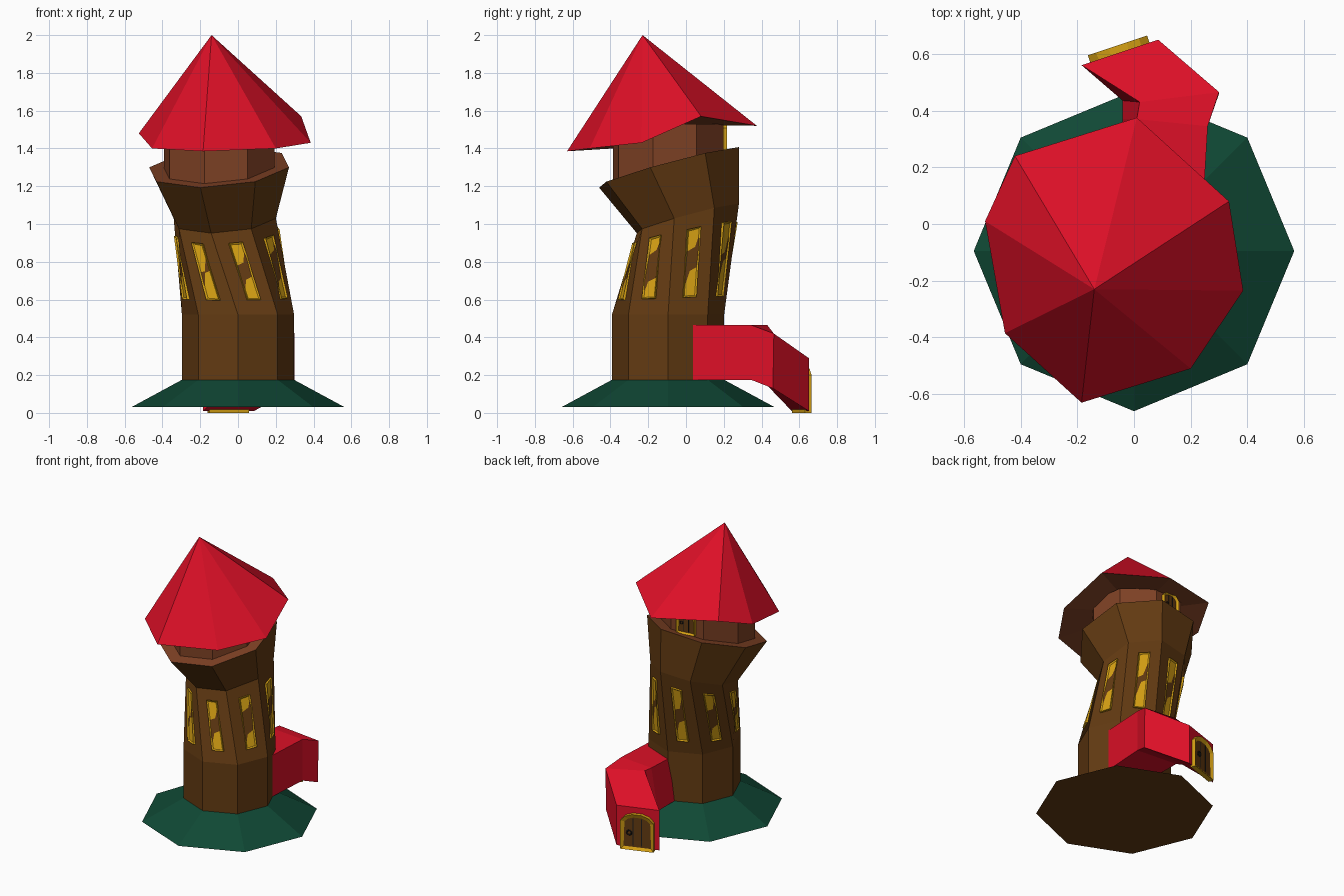
import bpy, bmesh, math
from mathutils import Vector

if "Cube" in bpy.data.objects:
    bpy.data.objects.remove(bpy.data.objects["Cube"])


def material(name, rgb):
    m = bpy.data.materials.new(name)
    m.diffuse_color = (*rgb, 1)
    m.use_nodes = True
    m.node_tree.nodes["Principled BSDF"].inputs["Base Color"].default_value = m.diffuse_color
    return m


RED = material("red roof", (0.72, 0.005, 0.02))
BROWN = material("dark wood", (0.125, 0.043, 0.006))
SIENNA = material("reddish wood", (0.21, 0.053, 0.018))
GREEN = material("grass green", (0.005, 0.065, 0.035))
GOLD = material("gold", (0.68, 0.36, 0.007))
IRON = material("dark iron", (0.012, 0.012, 0.012))


def finish(bm, name, mats):
    bmesh.ops.recalc_face_normals(bm, faces=bm.faces[:])
    me = bpy.data.meshes.new(name)
    bm.to_mesh(me)
    bm.free()
    for m in mats:
        me.materials.append(m)
    ob = bpy.data.objects.new(name, me)
    bpy.context.collection.objects.link(ob)
    return ob


def loft(name, rings, mats, bottom_mat=0, top_mat=0):
    """Skin equal-sized rings and cap both ends."""
    bm = bmesh.new()
    vs = [[bm.verts.new(p) for p in r] for r in rings]
    n = len(rings[0])
    for a, b in zip(vs, vs[1:]):
        for i in range(n):
            j = (i + 1) % n
            bm.faces.new((a[i], a[j], b[j], b[i]))
    bm.faces.new(vs[0]).material_index = bottom_mat
    bm.faces.new(vs[-1]).material_index = top_mat
    return finish(bm, name, mats)


def octagon(cx, cy, z, r, twist=0, tilt=0):
    """Octagon ring, optionally twisted and tilted up towards the back."""
    pts = []
    for k in range(8):
        a = math.radians(45 * k + twist)
        pts.append(Vector((cx + r * math.cos(a), cy + r * math.sin(a),
                           z + tilt * r * math.cos(a - math.radians(75)))))
    return pts


def plaque(name, outline, normal, depth, border, sink, mats, inner_mat=0):
    """Raised plate with a bordered, recessed middle."""
    bm = bmesh.new()
    back = [bm.verts.new(p - normal * 0.01) for p in outline]
    front = [bm.verts.new(p + normal * depth) for p in outline]
    n = len(outline)
    for i in range(n):
        j = (i + 1) % n
        bm.faces.new((back[i], back[j], front[j], front[i]))
    bm.faces.new(back)
    face = bm.faces.new(front)
    bmesh.ops.recalc_face_normals(bm, faces=bm.faces[:])
    bmesh.ops.inset_individual(bm, faces=[face], thickness=border, depth=-sink)
    face.material_index = inner_mat
    return finish(bm, name, mats)


# grassy skirt at the foot, wooden underneath
loft("grass_skirt", [octagon(0, -0.095, 0.03, 0.565), octagon(0, -0.095, 0.175, 0.297)],
     [GREEN, BROWN], bottom_mat=1)

# twisted trunk flaring out to a tilted terrace
low = octagon(0, -0.095, 0.52, 0.297)
high = octagon(-0.07, 0.01, 1.03, 0.28, -15, 0.28)
loft("tower_trunk", [octagon(0, -0.095, 0.17, 0.297), low, high,
                     octagon(-0.1, -0.09, 1.30, 0.383, -15, 0.28)],
     [BROWN, SIENNA], top_mat=1)

# upper room standing on the terrace
loft("upper_room", [octagon(-0.1, -0.095, 1.28, 0.303, -15, 0.28),
                    octagon(-0.1, -0.095, 1.53, 0.303, -15)], [SIENNA])

# crooked roof
rim = [(-0.525, 0.01, 1.48), (-0.455, -0.385, 1.40), (-0.185, -0.63, 1.385), (0.2, -0.51, 1.40),
       (0.385, -0.235, 1.43), (0.335, 0.08, 1.57), (0.01, 0.375, 1.52), (-0.42, 0.24, 1.56)]
bm = bmesh.new()
edge = [bm.verts.new(p) for p in rim]
apex = bm.verts.new((-0.14, -0.23, 2.0))
under = bm.verts.new((-0.1, -0.1, 1.525))
for i in range(8):
    j = (i + 1) % 8
    bm.faces.new((edge[i], edge[j], apex))
    bm.faces.new((edge[j], edge[i], under)).material_index = 1
finish(bm, "crooked_roof", [RED, SIENNA])

# slanted windows, one on every twisted face
for k in range(8):
    a, b, c, d = low[k], low[(k + 1) % 8], high[(k + 1) % 8], high[k]

    def on_face(u, v):
        return a.lerp(b, u).lerp(d.lerp(c, u), v)

    normal = (b + c - a - d).cross(c + d - a - b).normalized()
    quad = [on_face(*uv) for uv in ((0.33, 0.17), (0.67, 0.17), (0.67, 0.85), (0.33, 0.85))]
    plaque(f"window_{k + 1}", quad, normal, 0.018, 0.012, 0.008, [GOLD])

# bent entrance tunnel: right bottom, right top, left top, left bottom
tunnel = [[(0.24, 0.0, 0.175), (0.24, 0.0, 0.465), (-0.01, 0.0, 0.465), (-0.04, 0.0, 0.175)],
          [(0.26, 0.345, 0.175), (0.26, 0.345, 0.465), (0.01, 0.37, 0.465), (-0.04, 0.37, 0.175)],
          [(0.30, 0.46, 0.13), (0.30, 0.465, 0.42), (0.02, 0.43, 0.465), (-0.04, 0.435, 0.14)],
          [(0.085, 0.65, 0.01), (0.085, 0.65, 0.29), (-0.185, 0.56, 0.29), (-0.185, 0.56, 0.01)]]
loft("entrance_tunnel", tunnel, [RED])


def door(name, x, y, z, angle, w, h):
    """Arched gold frame, wooden leaf, plank gaps and ring handle."""
    a = math.radians(angle)
    n = Vector((math.cos(a), math.sin(a), 0))
    side = Vector((n.y, -n.x, 0))
    o = Vector((x, y, z))

    def at(u, v, out=0.0):
        return o + side * (u * w) + Vector((0, 0, v * h)) + n * out

    arch = [(-0.5, 0), (0.5, 0), (0.5, 0.8), (0.36, 0.93), (0.15, 1), (-0.15, 1), (-0.36, 0.93), (-0.5, 0.8)]
    plaque(name, [at(*p) for p in arch], n, 0.026, w * 0.12, 0.012, [GOLD, BROWN], 1)
    for i, u in enumerate((-0.13, 0.13)):
        strip = [(u - 0.015, 0.12), (u + 0.015, 0.12), (u + 0.015, 0.87), (u - 0.015, 0.87)]
        loft(f"{name}_plank_gap_{i + 1}", [[at(*p, 0.012) for p in strip],
                                           [at(*p, 0.016) for p in strip]], [IRON])
    bpy.ops.mesh.primitive_torus_add(major_segments=10, minor_segments=4, major_radius=w * 0.07,
                                     minor_radius=w * 0.022, location=at(0.24, 0.47, 0.018),
                                     rotation=n.to_track_quat('Z', 'Y').to_euler())
    ring = bpy.context.object
    ring.name = name + "_handle"
    ring.data.materials.append(IRON)


door("entrance_door", -0.05, 0.605, 0.0, 108.5, 0.22, 0.25)
door("terrace_door", -0.137, 0.183, 1.38, 97.5, 0.13, 0.16)
